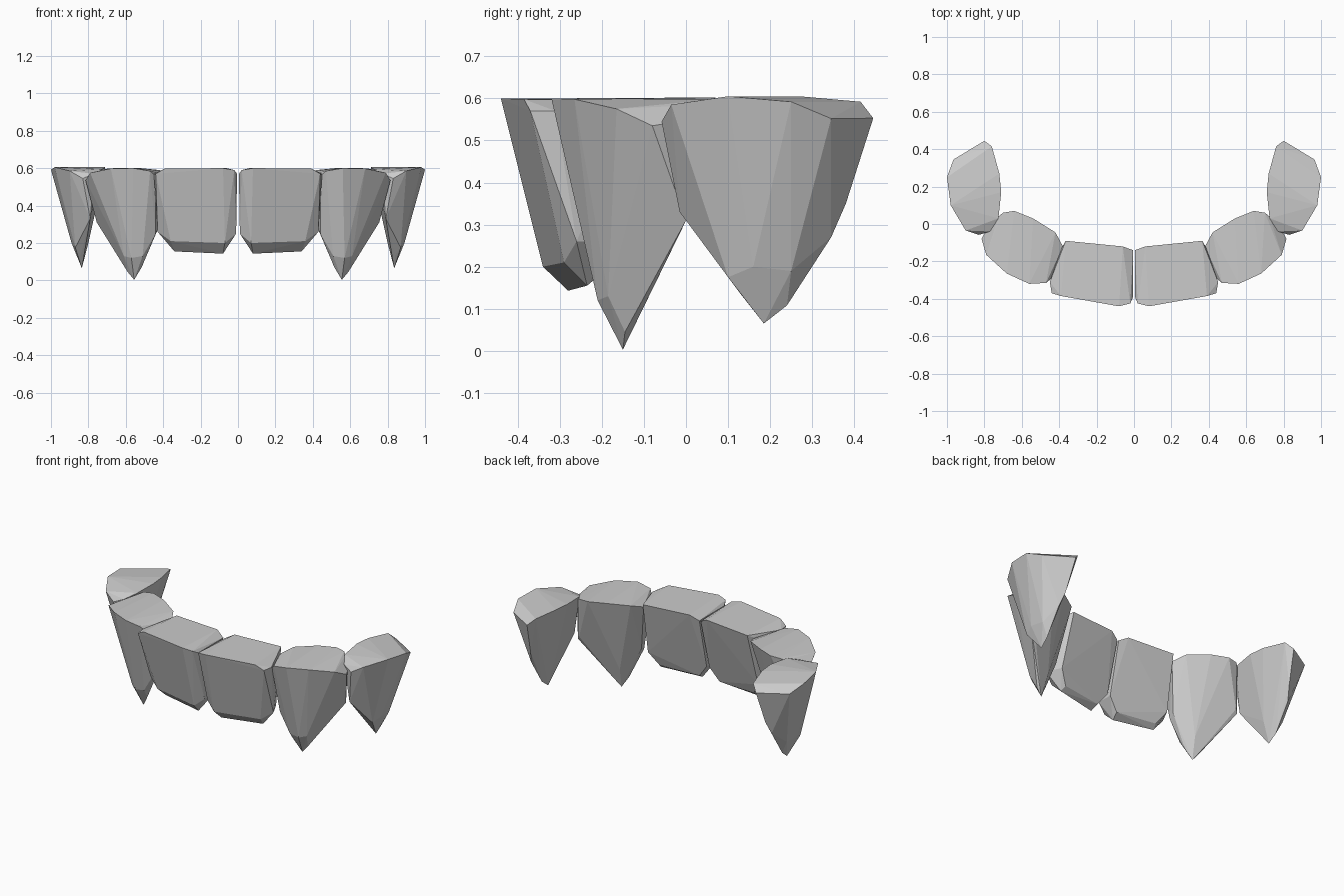
import bpy, bmesh
from mathutils import Vector


def tooth(name, rim, crown, sx):
    """Faceted tooth: convex hull of its upper rim and its biting end."""
    bm = bmesh.new()
    for x, y, z in rim + crown:
        bm.verts.new(Vector((x * sx, y, z)))
    res = bmesh.ops.convex_hull(bm, input=bm.verts[:])
    loose = [v for v in bm.verts if not v.link_faces]
    bmesh.ops.delete(bm, geom=loose, context='VERTS')
    # merge nearly flat neighbours into clean facets
    bmesh.ops.dissolve_limit(bm, angle_limit=0.03, verts=bm.verts[:], edges=bm.edges[:])
    bmesh.ops.recalc_face_normals(bm, faces=bm.faces[:])
    me = bpy.data.meshes.new(name)
    bm.to_mesh(me)
    bm.free()
    ob = bpy.data.objects.new(name, me)
    bpy.context.collection.objects.link(ob)
    return ob


# broad flat front tooth with a bevelled straight edge
incisor_rim = [(.005, -.39, .57), (.02, -.425, .59), (.08, -.44, .6), (.39, -.385, .598),
               (.44, -.37, .57), (.45, -.31, .57), (.385, -.125, .575),
               (.365, -.09, .595), (.06, -.12, .6), (.005, -.14, .57)]
incisor_edge = [(.07, -.34, .2), (.36, -.29, .21), (.08, -.28, .143), (.34, -.235, .155),
                (.07, -.235, .17), (.33, -.205, .18), (.01, -.32, .25), (.43, -.26, .26),
                (.01, -.22, .25), (.385, -.17, .26)]

# pointed corner tooth
canine_rim = [(.44, -.29, .555), (.47, -.315, .585), (.56, -.32, .6), (.68, -.265, .598),
              (.79, -.165, .575), (.815, -.08, .535), (.8, -.05, .54), (.725, .04, .585),
              (.7, .06, .597), (.64, .07, .602), (.54, .03, .602), (.42, -.045, .59),
              (.38, -.12, .565)]
canine_point = [(.555, -.15, .003), (.59, -.145, .045), (.68, -.07, .2), (.755, 0, .31),
                (.515, -.17, .07), (.44, -.21, .25), (.57, -.21, .12), (.51, -.21, .13),
                (.61, -.185, .13), (.54, -.11, .13), (.74, .01, .33), (.43, -.17, .27)]

# narrower side tooth turned toward the back
side_rim = [(.83, -.058, .545), (.9, -.035, .585), (.98, .1, .605), (1.0, .25, .592),
            (.965, .345, .552), (.8, .445, .553), (.76, .415, .592), (.72, .27, .605),
            (.71, .17, .605), (.725, .03, .595), (.77, -.04, .57)]
side_point = [(.835, .185, .065), (.84, .13, .135), (.84, .24, .108), (.82, .05, .25),
              (.79, -.015, .33), (.84, .345, .27), (.82, .38, .35), (.89, .16, .2),
              (.87, .1, .175), (.88, .25, .19), (.8, .18, .2), (.9, .36, .46)]

for side, sx in (("right", 1), ("left", -1)):
    tooth("incisor_" + side, incisor_rim, incisor_edge, sx)
    tooth("canine_" + side, canine_rim, canine_point, sx)
    tooth("side_tooth_" + side, side_rim, side_point, sx)
